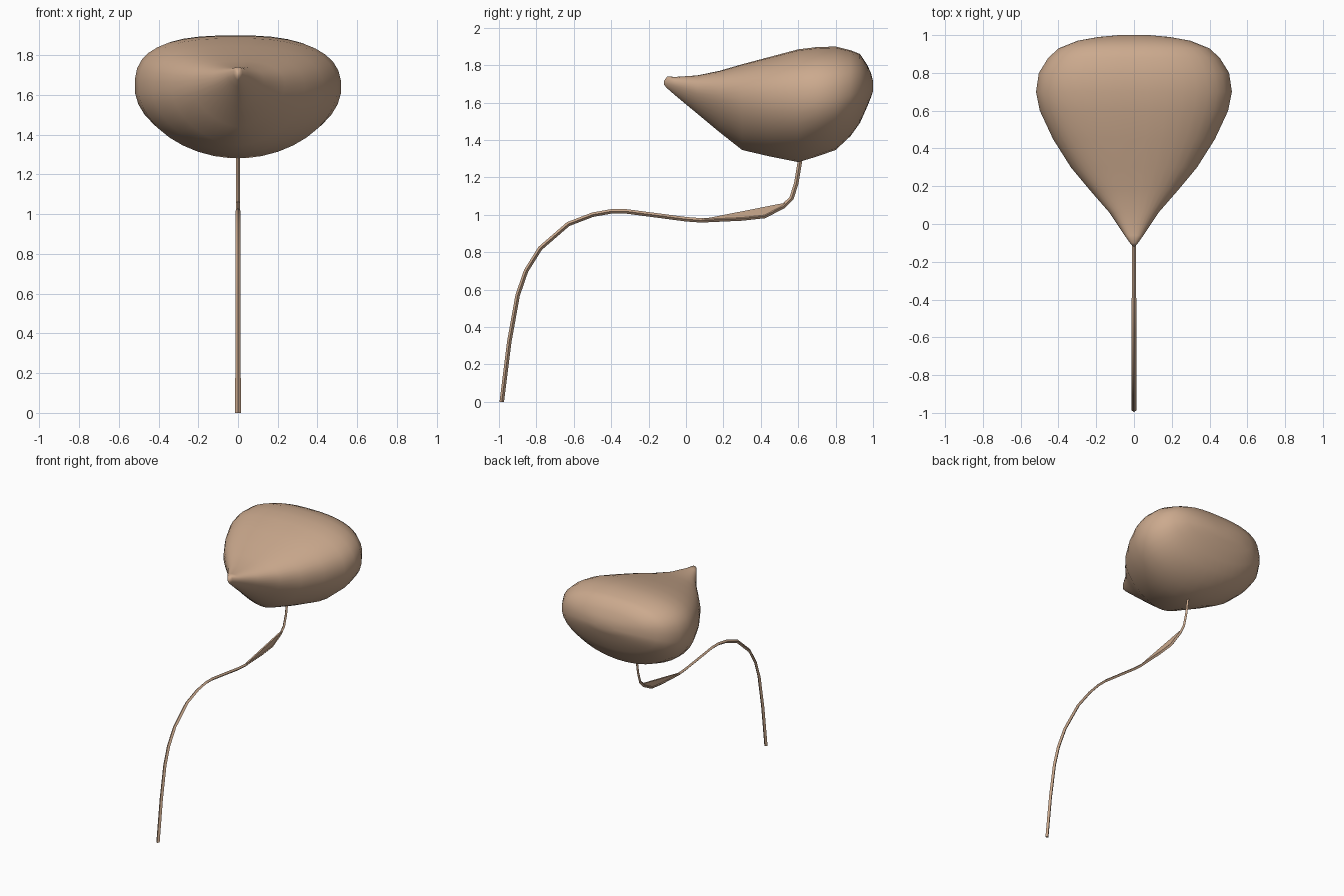
import bpy, bmesh, math

cube = bpy.data.objects.get("Cube")
if cube:
    bpy.data.objects.remove(cube, do_unlink=True)

tan = bpy.data.materials.new("warm_tan")
tan.use_nodes = True
tan.diffuse_color = (0.60, 0.40, 0.27, 1)
tan.node_tree.nodes["Principled BSDF"].inputs["Base Color"].default_value = tan.diffuse_color


def finish(name, bm):
    bmesh.ops.recalc_face_normals(bm, faces=bm.faces)
    mesh = bpy.data.meshes.new(name)
    bm.to_mesh(mesh)
    bm.free()
    mesh.materials.append(tan)
    obj = bpy.data.objects.new(name, mesh)
    bpy.context.collection.objects.link(obj)
    return obj


def smooth(obj, angle):
    bpy.ops.object.select_all(action="DESELECT")
    obj.select_set(True)
    bpy.context.view_layer.objects.active = obj
    bpy.ops.object.shade_smooth_by_angle(angle=math.radians(angle))


def loft(name, rings):
    bm = bmesh.new()
    loops = [[bm.verts.new(p) for p in ring] for ring in rings]
    n = len(loops[0])
    for a, b in zip(loops, loops[1:]):
        for i in range(n):
            j = (i + 1) % n
            bm.faces.new((a[i], a[j], b[j], b[i]))
    bm.faces.new(loops[0])
    bm.faces.new(loops[-1])
    return finish(name, bm)


def power(value, exponent):
    return math.copysign(abs(value) ** exponent, value)


# Pod cross-section: flattened top, keeled underside, slight lean to one side
def section(y, half, top, widest, bottom, keel, count=36):
    ring = []
    for i in range(count):
        a = 2 * math.pi * (i + 0.5) / count
        c, s = math.cos(a), math.sin(a)
        n = (2.45 if c > 0 else 2.8) if s > 0 else keel
        height = top - widest if s > 0 else widest - bottom
        ring.append((half * power(c, 2 / n), y, widest + height * power(s, 2 / n)))
    return ring


# Pod stations: y, half width, top, widest height, bottom, underside roundness
stations = [
    (-0.118, 0.006, 1.715, 1.705, 1.695, 1.6),
    (-0.10, 0.022, 1.74, 1.71, 1.675, 1.6),
    (-0.06, 0.05, 1.737, 1.70, 1.64, 1.6),
    (0.06, 0.13, 1.745, 1.67, 1.54, 1.6),
    (0.18, 0.235, 1.77, 1.65, 1.44, 1.65),
    (0.30, 0.335, 1.805, 1.635, 1.345, 1.75),
    (0.45, 0.43, 1.845, 1.63, 1.31, 1.85),
    (0.60, 0.50, 1.885, 1.63, 1.28, 1.9),
    (0.70, 0.52, 1.897, 1.635, 1.31, 1.95),
    (0.80, 0.505, 1.90, 1.645, 1.345, 2),
    (0.88, 0.455, 1.88, 1.66, 1.42, 2),
    (0.93, 0.40, 1.86, 1.675, 1.49, 2),
    (0.97, 0.30, 1.80, 1.685, 1.58, 2),
    (0.99, 0.19, 1.755, 1.685, 1.63, 2),
    (1.0, 0.08, 1.715, 1.685, 1.66, 2),
]
pod = loft("pod", [section(*s) for s in stations])
smooth(pod, 60)

# Thin bent stem, swept with a four-sided section
path = [(-0.985, 0), (-0.945, 0.32), (-0.90, 0.57), (-0.855, 0.70), (-0.78, 0.82),
        (-0.63, 0.95), (-0.50, 1.0), (-0.40, 1.018), (-0.32, 1.018), (0, 0.976),
        (0.08, 0.97), (0.30, 0.98), (0.42, 0.993), (0.52, 1.045), (0.565, 1.09),
        (0.59, 1.17), (0.615, 1.32)]
rings = []
for i, (y, z) in enumerate(path):
    before, after = path[max(i - 1, 0)], path[min(i + 1, len(path) - 1)]
    dy, dz = after[0] - before[0], after[1] - before[1]
    length = math.hypot(dy, dz)
    ny, nz = -dz / length, dy / length
    wide = 0.014 - 0.005 * i / len(path)
    rings.append([(x * wide, y + t * ny * 0.012, z + t * nz * 0.012)
                  for x, t in ((1, 0), (0, 1), (-1, 0), (0, -1))])
    # Square off the foot on the ground
    if i == 0:
        rings[0] = [(x, py, 0) for x, py, pz in rings[0]]
stem = loft("stem", rings)
smooth(stem, 50)

# Thin web bridging the bend of the stem
web_outline = [(0.08, 0.975), (0.42, 0.99), (0.54, 1.065), (0.50, 1.058)]
loft("stem_web", [[(x, y, z) for y, z in web_outline] for x in (-0.006, 0.006)])
